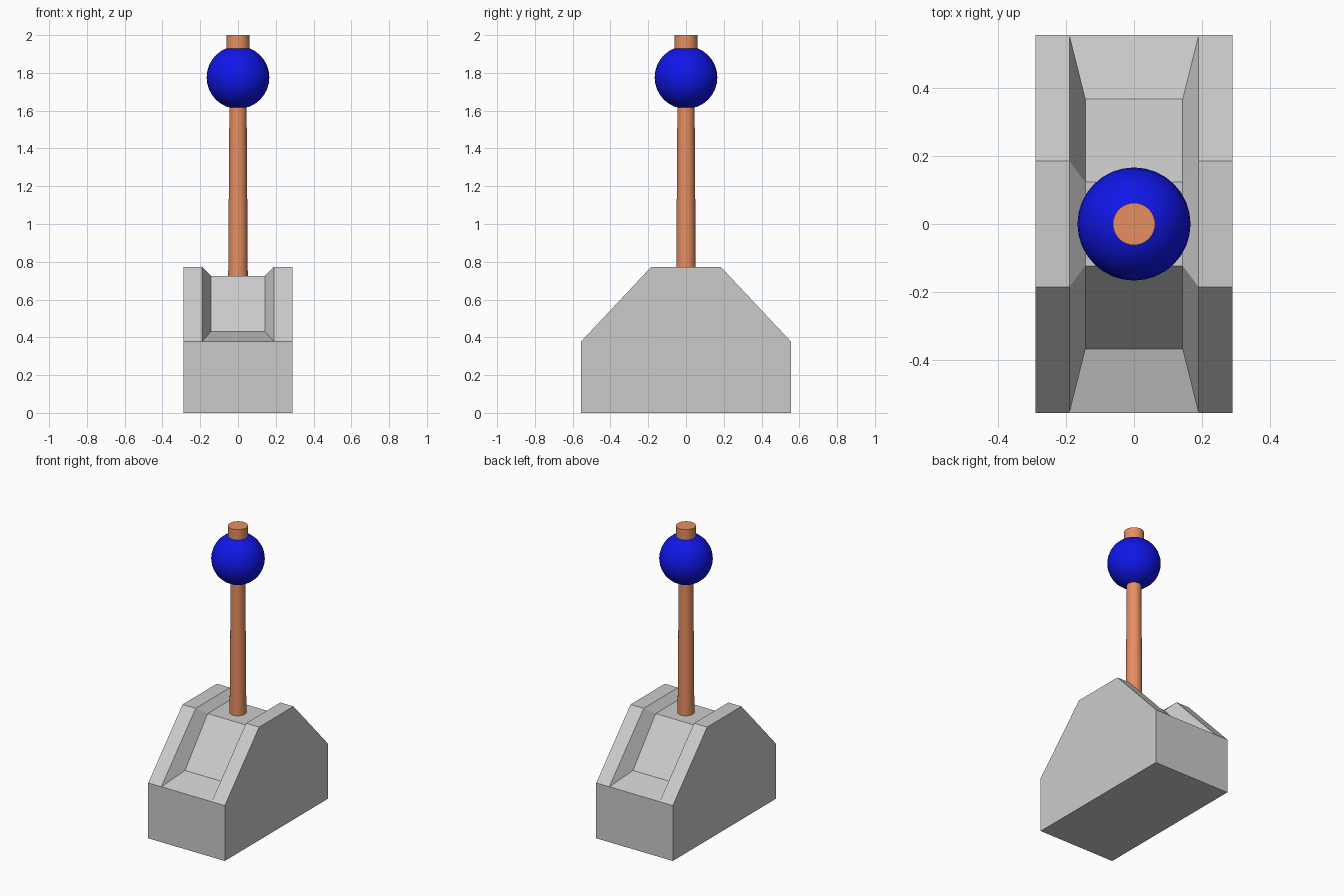
import bpy, bmesh, math

if "Cube" in bpy.data.objects:
    bpy.data.objects.remove(bpy.data.objects["Cube"])


def material(name, color):
    m = bpy.data.materials.new(name)
    m.diffuse_color = (*color, 1)
    m.use_nodes = True
    m.node_tree.nodes["Principled BSDF"].inputs["Base Color"].default_value = m.diffuse_color
    return m


def finish(name, mat):
    o = bpy.context.object
    o.name = name
    o.data.materials.append(mat)
    bpy.ops.object.shade_smooth_by_angle(angle=math.radians(40))


def tapered_rod(name, r_low, r_high, z0, z1, mat):
    bpy.ops.mesh.primitive_cone_add(vertices=32, radius1=r_low, radius2=r_high,
                                    depth=z1 - z0, location=(0, 0, (z0 + z1) / 2))
    finish(name, mat)


copper = material("copper", (0.8, 0.27, 0.12))
blue = material("blue", (0.005, 0.008, 0.8))

# Base: outer profile lofted across x, dipping to a recessed profile in the middle
outer = [(-0.555, 0.378), (-0.185, 0.772), (0.185, 0.772), (0.555, 0.378)]
inner = [(-0.367, 0.43), (-0.123, 0.725), (0.123, 0.725), (0.367, 0.43)]
sections = [(-0.289, outer), (-0.19, outer), (-0.143, inner),
            (0.143, inner), (0.19, outer), (0.289, outer)]
bm = bmesh.new()
rows = [[bm.verts.new((x, y, z)) for y, z in prof] for x, prof in sections]
for a, b in zip(rows, rows[1:]):
    for i in range(3):
        bm.faces.new((a[i], b[i], b[i + 1], a[i + 1]))

# Base: sills at both ends of the recess, end walls, sides and underside
foot = [[bm.verts.new((x, y, 0)) for y in (-0.555, 0.555)] for x in (-0.289, 0.289)]
for e in (0, -1):
    bm.faces.new((rows[1][e], rows[4][e], rows[3][e], rows[2][e]))
    bm.faces.new((foot[0][e], foot[1][e], rows[5][e], rows[4][e], rows[1][e], rows[0][e]))
for f, row in zip(foot, (rows[0], rows[5])):
    bm.faces.new((f[0], *row, f[1]))
bm.faces.new((foot[0][0], foot[0][1], foot[1][1], foot[1][0]))
bmesh.ops.recalc_face_normals(bm, faces=bm.faces)
mesh = bpy.data.meshes.new("base")
bm.to_mesh(mesh)
bm.free()
bpy.context.collection.objects.link(bpy.data.objects.new("base", mesh))

# Lever shaft, ball knob and the button on top of it
tapered_rod("lever_shaft", 0.052, 0.045, 0.70, 1.70, copper)
bpy.ops.mesh.primitive_uv_sphere_add(segments=32, ring_count=16, radius=0.166,
                                     location=(0, 0, 1.776))
finish("ball_knob", blue)
tapered_rod("top_button", 0.062, 0.062, 1.85, 2.0, copper)
